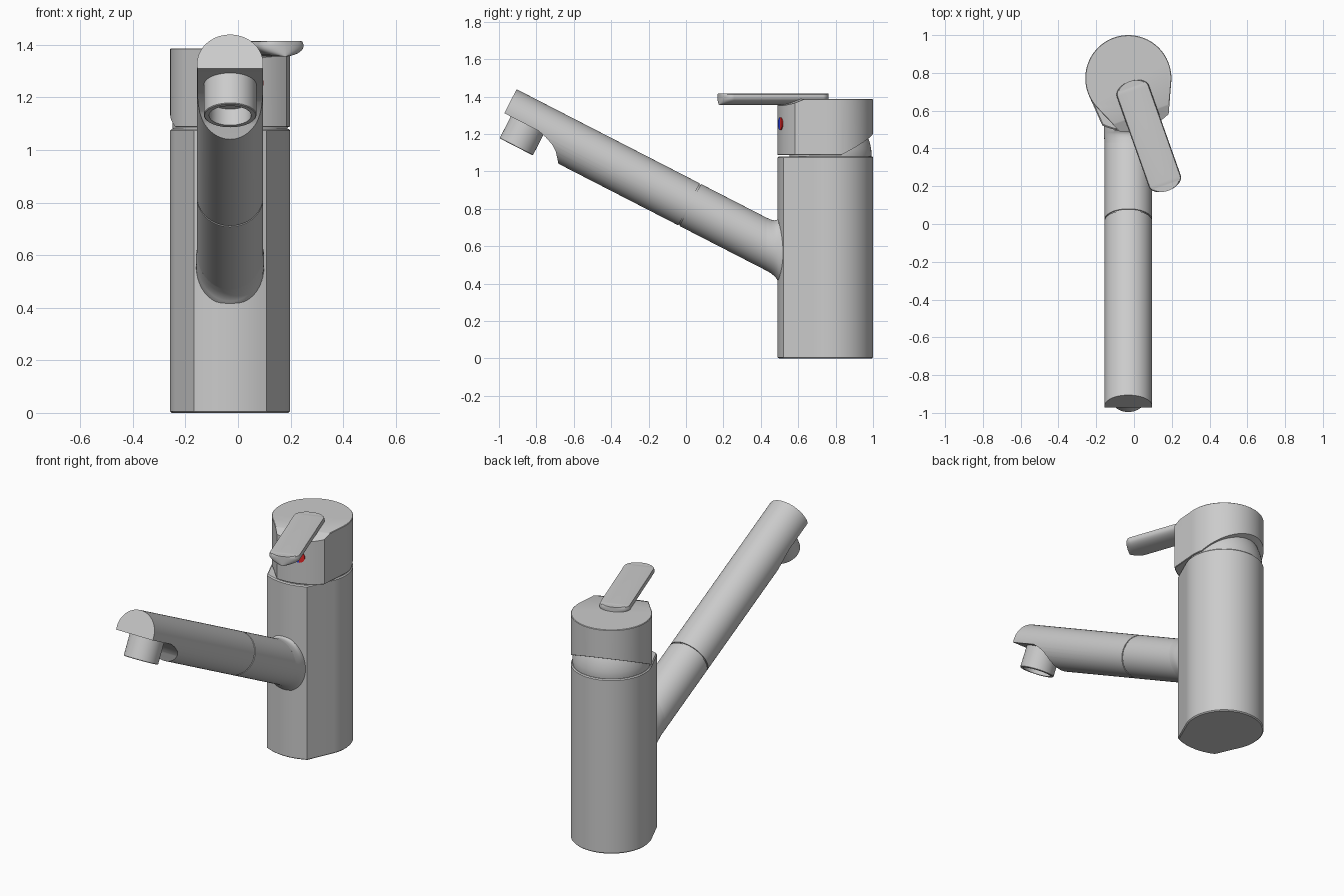
import bpy, bmesh
from math import sin, cos, pi, radians, sqrt
from mathutils import Matrix, Vector

if "Cube" in bpy.data.objects:
    bpy.data.objects.remove(bpy.data.objects["Cube"])

CX, CY = -0.03, 0.772            # centre of the body column
BODY = Matrix.Translation((CX, CY, 0))
HEAD = BODY @ Matrix.Rotation(radians(19.5), 4, 'Z')   # lever is swung to the side

# spout frame: local Y runs along the spout, local Z is its upper side
A = radians(27.2)
SPOUT = Matrix(((-1, 0, 0, CX),
                (0, -cos(A), sin(A), 0.49),
                (0, sin(A), cos(A), 0.58),
                (0, 0, 0, 1)))


def loft(name, rings, matrix=Matrix(), cuts=(), color=None):
    """Skin a list of equal-length rings, cap both ends, optionally slice with planes."""
    bm = bmesh.new()
    vs = [[bm.verts.new(p) for p in ring] for ring in rings]
    n = len(vs[0])
    for a, b in zip(vs, vs[1:]):
        for i in range(n):
            j = (i + 1) % n
            bm.faces.new((a[i], a[j], b[j], b[i]))
    bm.faces.new(vs[0])
    bm.faces.new(vs[-1])
    for co, no in cuts:
        geom = bm.verts[:] + bm.edges[:] + bm.faces[:]
        bmesh.ops.bisect_plane(bm, geom=geom, plane_co=co, plane_no=no, clear_outer=True)
        bmesh.ops.holes_fill(bm, edges=[e for e in bm.edges if e.is_boundary])
    bmesh.ops.recalc_face_normals(bm, faces=bm.faces)
    me = bpy.data.meshes.new(name)
    bm.to_mesh(me)
    bm.free()
    ob = bpy.data.objects.new(name, me)
    bpy.context.collection.objects.link(ob)
    ob.matrix_world = matrix
    if color:
        mat = bpy.data.materials.new(name)
        mat.diffuse_color = color
        mat.use_nodes = True
        mat.node_tree.nodes["Principled BSDF"].inputs["Base Color"].default_value = mat.diffuse_color
        me.materials.append(mat)
    return ob


def smooth(ob):
    bpy.ops.object.select_all(action='DESELECT')
    ob.select_set(True)
    bpy.context.view_layer.objects.active = ob
    bpy.ops.object.shade_smooth_by_angle(angle=radians(30))


def circle(r, n=64):
    return [(r * cos(2 * pi * i / n), r * sin(2 * pi * i / n)) for i in range(n)]


# plan shape: round back, tangent flats, gently curved narrow front
R = 0.228
plan = [(R * cos(radians(-24 + 4 * i)), R * sin(radians(-24 + 4 * i))) for i in range(58)]
for i in range(13):
    s = -1 + i / 6
    plan.append((0.138 * s, -0.25 - 0.032 * (1 - s * s)))


def column(z0, z1, c=0.006):
    k = 1 - c / R
    levels = [(z0, k), (z0 + c, 1), (z1 - c, 1), (z1, k)]
    return [[(x * s, y * s, z) for x, y in plan] for z, s in levels]


# body and swivel dome under the head
smooth(loft("body", column(0, 1.08), BODY))
dome = [(1.06, .215), (1.09, .22), (1.12, .218), (1.15, .212), (1.18, .202), (1.21, .188), (1.24, .17)]
smooth(loft("swivel_dome", [[(x, y, z) for x, y in circle(r)] for z, r in dome], BODY))

# head: underside sliced up at the back, top sloped at the front
smooth(loft("head", column(1.087, 1.387, 0.003), HEAD, cuts=[
    (Vector((0, -0.02, 1.087)), Vector((0, 0.5, -1)).normalized()),
    (Vector((0, -0.20, 1.387)), Vector((0, -0.035, 0.08)).normalized())]))

# lever: flat top, bellied underside, rounded ends
F0, F1, W, E = 0.018, 0.632, 0.09, 0.055
stations = []
for i in range(11):
    u = cos(pi / 2 * i / 10)
    stations.append((F0 + E * (1 - u), W * sqrt(max(1 - u * u, 0.0004))))
stations += [(F0 + F1 - f, w) for f, w in reversed(stations)]
section = [(1, 1.40), (0.95, 1.412), (0.88, 1.415), (-0.88, 1.415), (-0.95, 1.412), (-1, 1.40)]
section += [(-cos(pi * i / 16), 1.395 - 0.04 * sin(pi * i / 16)) for i in range(17)]
smooth(loft("lever", [[(s * w, -f, z) for s, z in section] for f, w in stations], HEAD))

# hot and cold marks on the head front
for name, side, color in (("hot_mark", 1, (0.8, 0.02, 0.02, 1)), ("cold_mark", -1, (0.02, 0.05, 0.8, 1))):
    half = [(side * 0.034 * sin(pi * i / 16), 1.255 + 0.034 * cos(pi * i / 16)) for i in range(17)]
    smooth(loft(name, [[(x, y, z) for x, z in half] for y in (-0.27, -0.286)], HEAD, color=color))

# spout tube with a seam groove
tube = [(-0.12, .126), (0.525, .126), (0.525, .120), (0.533, .120), (0.533, .126), (1.634, .126)]
spout = loft("spout", [[(x, t, z) for x, z in circle(r, 80)] for t, r in tube], SPOUT)

# undercut at the spout end
notch = [(1.8, -.018), (1.43, -.018), (1.38, -.03), (1.33, -.05), (1.295, -.075),
         (1.27, -.105), (1.25, -.13), (1.25, -.25), (1.8, -.25)]
cutter = loft("notch_cutter", [[(x, t, u) for t, u in notch] for x in (-0.3, 0.3)], SPOUT)
cutter.hide_render = True
bpy.context.view_layer.update()
mod = spout.modifiers.new("notch", 'BOOLEAN')
mod.operation, mod.solver, mod.object = 'DIFFERENCE', 'EXACT', cutter
bpy.context.view_layer.objects.active = spout
bpy.ops.object.modifier_apply(modifier=mod.name)
bpy.data.objects.remove(cutter)
smooth(spout)

# blended root where the spout meets the body
root = [(0.43, 1.0), (0.455, 1.015), (0.472, 1.05), (0.485, 1.11), (0.495, 1.2), (0.53, 1.25)]
rings = []
for y, k in root:
    zc = 0.58 + 0.514 * (0.49 - y)
    rings.append([(CX + 0.126 * min(k, 1.03) * cx, y, zc + 0.1417 * k * cz) for cx, cz in circle(1)])
smooth(loft("spout_root", rings))

# hollow outlet nozzle
nozzle = [(0.0, .1), (-0.146, .1), (-0.149, .097), (-0.149, .08), (-0.08, .08)]
smooth(loft("nozzle", [[(x, 1.495 + y, u) for x, y in circle(r)] for u, r in nozzle], SPOUT))
